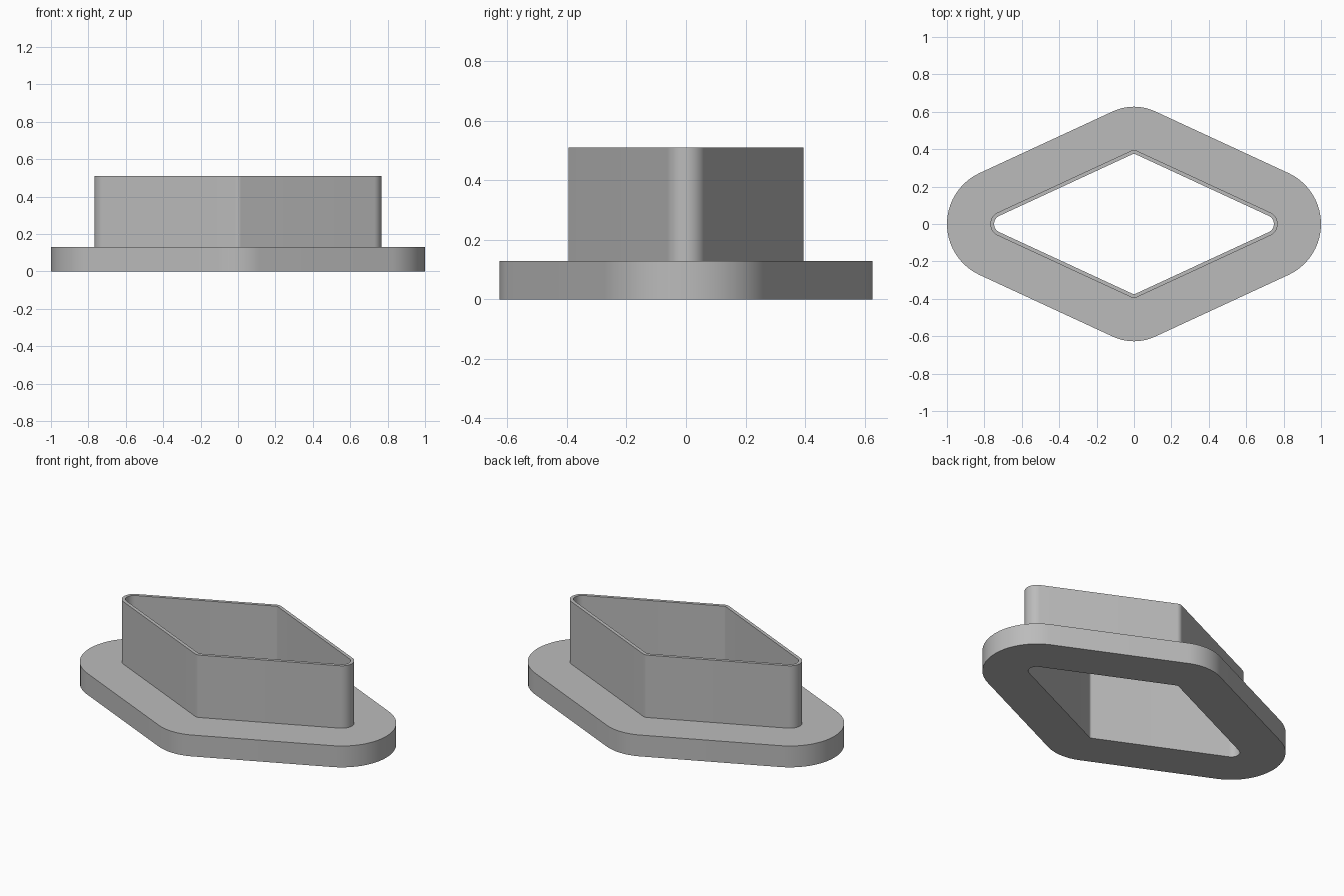
import bpy, bmesh
from math import atan2, asin, hypot, pi, cos, sin

cube = bpy.data.objects.get("Cube")
if cube:
    bpy.data.objects.remove(cube, do_unlink=True)

# Corner arc centres and radii of the inner opening
SIDE_X, TOP_Y = 0.70, 0.357
SIDE_R, TOP_R = 0.048, 0.018
WALL, FLANGE = 0.02, 0.252          # outward offsets from the opening
BASE_TOP, COLLAR_TOP = 0.13, 0.51
STEPS = 20

# Direction of the straight sides' normals, tangent to both corner arcs
tangent = atan2(SIDE_X, TOP_Y) + asin((SIDE_R - TOP_R) / hypot(SIDE_X, TOP_Y))


def rounded_diamond(offset):
    """Outline of the opening pushed outwards by an offset."""
    corners = [(SIDE_X, 0, SIDE_R, -tangent, tangent),
               (0, TOP_Y, TOP_R, tangent, pi - tangent),
               (-SIDE_X, 0, SIDE_R, pi - tangent, pi + tangent),
               (0, -TOP_Y, TOP_R, pi + tangent, 2 * pi - tangent)]
    points = []
    for cx, cy, r, start, end in corners:
        for i in range(STEPS + 1):
            a = start + (end - start) * i / STEPS
            points.append((cx + (r + offset) * cos(a), cy + (r + offset) * sin(a)))
    return points


# Cross-section of flange and collar, swept around the diamond
section = [(0, 0), (FLANGE, 0), (FLANGE, BASE_TOP),
           (WALL, BASE_TOP), (WALL, COLLAR_TOP), (0, COLLAR_TOP)]
bm = bmesh.new()
rings = [[bm.verts.new((x, y, z)) for x, y in rounded_diamond(off)] for off, z in section]
count = len(rings[0])
for k, ring in enumerate(rings):
    following = rings[(k + 1) % len(rings)]
    for i in range(count):
        j = (i + 1) % count
        bm.faces.new((ring[i], ring[j], following[j], following[i]))
bmesh.ops.recalc_face_normals(bm, faces=bm.faces)
mesh = bpy.data.meshes.new("flanged_collar")
bm.to_mesh(mesh)
bm.free()

# Plain grey material
grey = bpy.data.materials.new("light_grey")
grey.use_nodes = True
colour = (0.5, 0.5, 0.5, 1)
grey.diffuse_color = colour
grey.node_tree.nodes["Principled BSDF"].inputs["Base Color"].default_value = colour
mesh.materials.append(grey)

collar = bpy.data.objects.new("flanged_collar", mesh)
bpy.context.collection.objects.link(collar)
bpy.ops.object.select_all(action="DESELECT")
collar.select_set(True)
bpy.context.view_layer.objects.active = collar
bpy.ops.object.shade_smooth_by_angle(angle=pi / 6)
